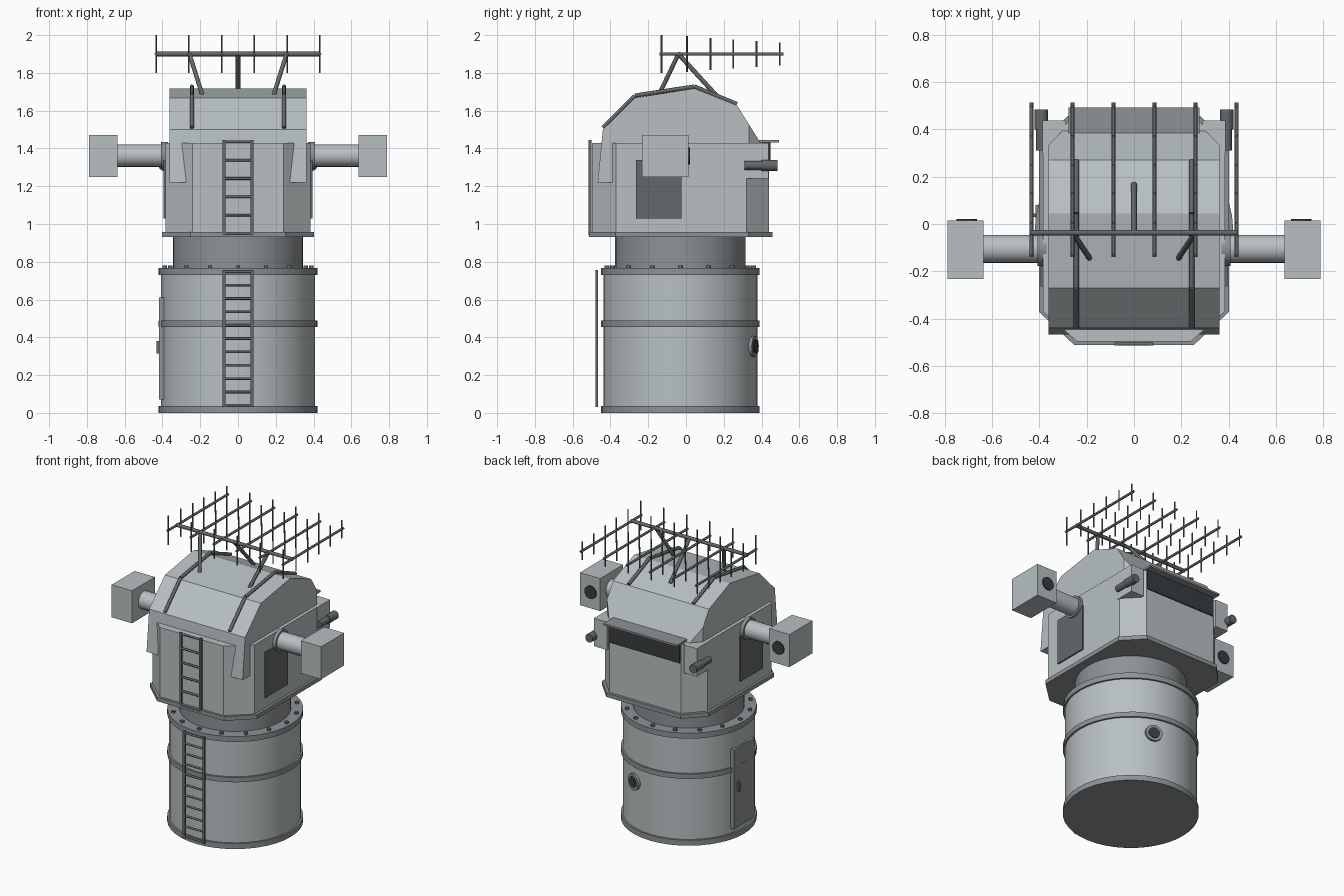
import bpy, bmesh, math
from mathutils import Vector

if "Cube" in bpy.data.objects:
    bpy.data.objects.remove(bpy.data.objects["Cube"])


def material(name, r, g, b):
    m = bpy.data.materials.new(name)
    m.diffuse_color = (r, g, b, 1)
    m.use_nodes = True
    m.node_tree.nodes["Principled BSDF"].inputs["Base Color"].default_value = m.diffuse_color
    return m


HULL = material("hull_grey", 0.48, 0.53, 0.54)
TRIM = material("trim_grey", 0.27, 0.29, 0.30)
METAL = material("dark_metal", 0.13, 0.14, 0.145)
GLASS = material("dark_glass", 0.04, 0.045, 0.05)
CY = -0.03  # y of the tower axis


def finish(name, bm, mat):
    bmesh.ops.recalc_face_normals(bm, faces=bm.faces)
    me = bpy.data.meshes.new(name)
    bm.to_mesh(me)
    bm.free()
    me.materials.append(mat)
    ob = bpy.data.objects.new(name, me)
    bpy.context.collection.objects.link(ob)
    return ob


def add_rod(bm, a, b, r, n=8):
    a, b = Vector(a), Vector(b)
    d = b - a
    vs = bmesh.ops.create_cone(bm, cap_ends=True, segments=n, radius1=r, radius2=r, depth=d.length)["verts"]
    q = Vector((0, 0, 1)).rotation_difference(d.normalized())
    for v in vs:
        v.co = q @ v.co + (a + b) / 2
    for f in {f for v in vs for f in v.link_faces}:
        f.smooth = len(f.verts) == 4


def rods(name, segs, r, mat, n=8):
    bm = bmesh.new()
    for a, b in segs:
        add_rod(bm, a, b, r, n)
    return finish(name, bm, mat)


def box(name, x0, x1, y0, y1, z0, z1, mat):
    bm = bmesh.new()
    for v in bmesh.ops.create_cube(bm, size=1)["verts"]:
        v.co = ((x0 + x1) / 2 + v.co.x * (x1 - x0), (y0 + y1) / 2 + v.co.y * (y1 - y0),
                (z0 + z1) / 2 + v.co.z * (z1 - z0))
    return finish(name, bm, mat)


def prism(pts, offset):
    bm = bmesh.new()
    face = bm.faces.new([bm.verts.new(p) for p in pts])
    ext = bmesh.ops.extrude_face_region(bm, geom=[face])["geom"]
    bm.faces.new([v for v in reversed(face.verts)]) if not face.is_valid else None
    for v in ext:
        if isinstance(v, bmesh.types.BMVert):
            v.co += Vector(offset)
    return bm


def drum(name, r, z0, z1, mat):
    return rods(name, [((0, CY, z0), (0, CY, z1))], r, mat, 40)


def octagon(half, z):
    return [(x, y, z) for x, y in half] + [(-x, y, z) for x, y in reversed(half)]


# Tower drum, bands and neck
drum("tower_drum", 0.408, 0.01, 0.75, HULL)
for nm, z0, z1 in (("base_band", 0, 0.037), ("middle_band", 0.455, 0.488), ("top_flange", 0.73, 0.767)):
    drum(nm, 0.42, z0, z1, TRIM)
drum("neck", 0.345, 0.76, 0.94, TRIM)
bolts = []
for i in range(16):
    a = math.tau * i / 16
    x, y = 0.388 * math.cos(a), CY + 0.388 * math.sin(a)
    bolts.append(((x, y, 0.76), (x, y, 0.78)))
rods("flange_bolts", bolts, 0.013, METAL, 6)

# Door and porthole on the drum
box("tower_door", -0.417, -0.36, CY - 0.11, CY + 0.11, 0.07, 0.61, TRIM)
box("door_handle", -0.432, -0.41, 0.03, 0.045, 0.315, 0.38, METAL)
pd = Vector((math.cos(math.radians(70)), math.sin(math.radians(70)), 0))
pc = Vector((0, CY, 0.352))
rods("porthole_rim", [(pc + pd * 0.37, pc + pd * 0.422)], 0.055, TRIM, 20)
rods("porthole_glass", [(pc + pd * 0.38, pc + pd * 0.426)], 0.037, GLASS, 20)


# Ladders
def ladder(name, y, z0, z1, rungs):
    for s in (-1, 1):
        box(name + "_rail", s * 0.074 - 0.008, s * 0.074 + 0.008, y - 0.007, y + 0.007, z0, z1, METAL)
    step = (z1 - z0 - 0.02) / (rungs + 1)
    zs = [z0 + 0.01 + step * i for i in range(rungs + 2)]
    rods(name + "_rungs", [((-0.075, y, z), (0.075, y, z)) for z in zs], 0.007, METAL)


ladder("tower_ladder", -0.472, 0.03, 0.757, 9)
ladder("cabin_ladder", -0.508, 0.94, 1.445, 4)

# Cabin floor plate and eight-sided wall
plate = [(0.252, -0.513), (0.402, -0.372), (0.402, 0.33), (0.28, 0.458)]
wall = [(0.24, -0.498), (0.385, -0.37), (0.385, 0.32), (0.27, 0.44)]
finish("cabin_floor_plate", prism(octagon(plate, 0.93), (0, 0, 0.028)), TRIM)
finish("cabin_wall", prism(octagon(wall, 0.95), (0, 0, 0.48)), HULL)

# Faceted roof, trimmed at the rear corners
roof = [(-0.44, 1.50), (-0.27, 1.668), (0.045, 1.718), (0.27, 1.628), (0.438, 1.36), (0.40, 1.22), (-0.468, 1.22)]
bm = prism([(-0.362, y, z) for y, z in roof], (0.724, 0, 0))
for s in (-1, 1):
    bmesh.ops.recalc_face_normals(bm, faces=bm.faces)
    cut = bmesh.ops.bisect_plane(bm, geom=bm.verts[:] + bm.edges[:] + bm.faces[:], dist=1e-5,
                                 plane_co=(s * 0.308, 0.39, 0), plane_no=(s * 0.72, 0.69, 0), clear_outer=True)
    bmesh.ops.holes_fill(bm, edges=[e for e in bm.edges if e.is_boundary], sides=0)
finish("cabin_roof", bm, HULL)

# Roof handrails
line = [(-0.44, 1.51), (-0.27, 1.68), (0.045, 1.728), (0.27, 1.635)]
rods("roof_rails", [((s * 0.244, *a), (s * 0.244, *b)) for s in (-1, 1) for a, b in zip(line, line[1:])], 0.011, METAL)

# Rear window and awning
box("rear_window", -0.265, 0.265, 0.40, 0.447, 1.30, 1.432, GLASS)
box("window_awning", -0.278, 0.278, 0.38, 0.492, 1.432, 1.445, TRIM)

# Paired side equipment
for s, side in ((-1, "left"), (1, "right")):
    def sx(a, b):
        return min(s * a, s * b), max(s * a, s * b)
    box(side + "_side_panel", *sx(0.37, 0.395), -0.265, -0.025, 1.03, 1.34, METAL)
    rods(side + "_arm_collar", [((s * 0.37, -0.105, 1.362), (s * 0.408, -0.105, 1.362))], 0.072, TRIM, 24)
    rods(side + "_arm", [((s * 0.38, -0.105, 1.362), (s * 0.65, -0.105, 1.362))], 0.059, HULL, 24)
    box(side + "_sensor_box", *sx(0.637, 0.79), -0.232, 0.014, 1.25, 1.472, HULL)
    rods(side + "_sensor_lens", [((s * 0.708, 0, 1.36), (s * 0.708, 0.021, 1.36))], 0.044, GLASS, 20)
    box(side + "_lamp_mount", *sx(0.29, 0.388), 0.30, 0.438, 1.24, 1.43, HULL)
    rods(side + "_lamp", [((s * 0.392, 0.31, 1.31), (s * 0.392, 0.47, 1.31))], 0.023, METAL, 14)
    rods(side + "_lamp_head", [((s * 0.392, 0.40, 1.31), (s * 0.392, 0.485, 1.31))], 0.029, METAL, 14)

# Antenna array: crossbar, struts, booms and vertical elements
rods("antenna_crossbar", [((-0.438, -0.037, 1.90), (0.438, -0.037, 1.90))], 0.012, METAL)
rods("antenna_struts", [((s * 0.257, -0.04, 1.90), (s * 0.188, -0.145, 1.68)) for s in (-1, 1)]
     + [((0, -0.04, 1.90), (0, 0.17, 1.67))], 0.012, METAL)
booms, elements = [], []
for i in range(6):
    x = -0.434 + 0.1736 * i
    booms.append(((x, -0.14, 1.90), (x, 0.515, 1.90)))
    for y, h in ((-0.13, 0.1), (0.005, 0.095), (0.13, 0.086), (0.25, 0.078), (0.373, 0.07), (0.497, 0.061)):
        elements.append(((x, y, 1.90 - h), (x, y, 1.90 + h)))
rods("antenna_booms", booms, 0.008, METAL)
rods("antenna_elements", elements, 0.0045, METAL, 6)
